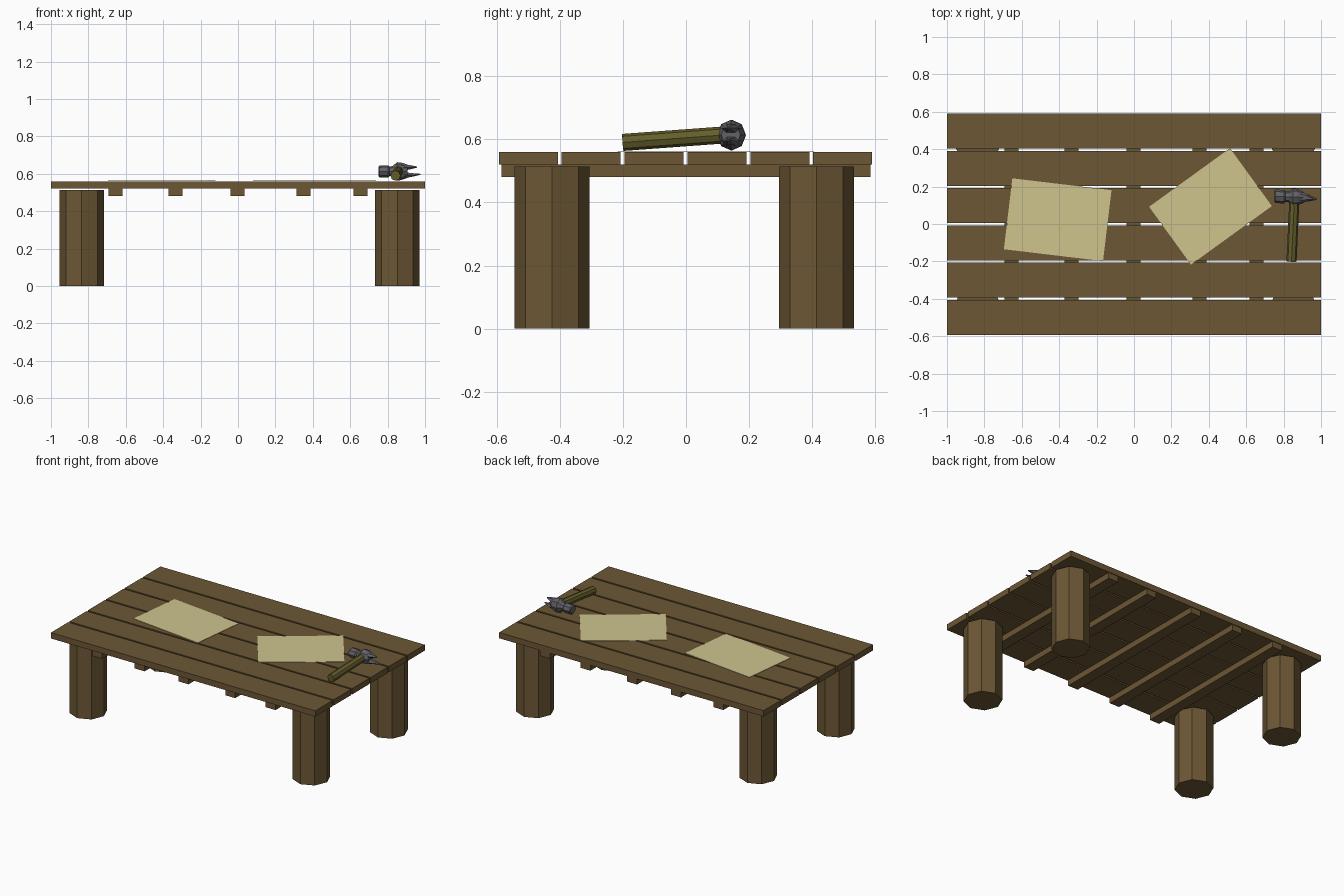
import bpy, bmesh, math
from mathutils import Vector, Matrix

if "Cube" in bpy.data.objects:
    bpy.data.objects.remove(bpy.data.objects["Cube"])


def material(name, rgb):
    m = bpy.data.materials.new(name)
    m.diffuse_color = (*rgb, 1)
    m.use_nodes = True
    m.node_tree.nodes["Principled BSDF"].inputs["Base Color"].default_value = m.diffuse_color
    return m


WOOD = material("wood", (0.15, 0.095, 0.035))
PAPER = material("paper", (0.62, 0.55, 0.27))
OLIVE = material("handle_wood", (0.13, 0.115, 0.025))
STEEL = material("steel", (0.12, 0.12, 0.135))


def finish(name, bm, mat):
    bmesh.ops.recalc_face_normals(bm, faces=bm.faces)
    me = bpy.data.meshes.new(name)
    bm.to_mesh(me)
    bm.free()
    me.materials.append(mat)
    ob = bpy.data.objects.new(name, me)
    bpy.context.collection.objects.link(ob)
    return ob


def box(name, lo, hi, mat, angle=0):
    lo, hi = Vector(lo), Vector(hi)
    bm = bmesh.new()
    bmesh.ops.create_cube(bm, size=1)
    bmesh.ops.scale(bm, vec=hi - lo, verts=bm.verts)
    ob = finish(name, bm, mat)
    ob.location = (lo + hi) / 2
    ob.rotation_euler.z = math.radians(angle)


def rod(name, a, b, r, mat, sides=8):
    a, b = Vector(a), Vector(b)
    bm = bmesh.new()
    rot = (b - a).to_track_quat('Z', 'Y').to_matrix().to_4x4()
    bmesh.ops.create_cone(bm, cap_ends=True, segments=sides, radius1=r, radius2=r,
                          depth=(b - a).length, matrix=rot)
    finish(name, bm, mat).location = (a + b) / 2


def loft(name, rings, mat, sides=8):
    """Rings (x, y, z, ry, rz) across the x axis, bridged and capped."""
    bm = bmesh.new()
    loops = []
    for x, y, z, ry, rz in rings:
        loops.append([bm.verts.new((x, y + ry * math.cos(2 * math.pi * i / sides),
                                    z + rz * math.sin(2 * math.pi * i / sides)))
                      for i in range(sides)])
    for p, q in zip(loops, loops[1:]):
        for i in range(sides):
            j = (i + 1) % sides
            bm.faces.new((p[i], p[j], q[j], q[i]))
    bm.faces.new(loops[0])
    bm.faces.new(loops[-1])
    finish(name, bm, mat)


# Table top planks
for i in range(6):
    y = -0.593 + i * 0.1992
    box(f"plank_{i + 1}", (-1, y, 0.52), (1, y + 0.187, 0.56), WOOD)

# Cross battens under the planks
for i, x in enumerate((-0.655, -0.334, -0.002, 0.351, 0.656)):
    box(f"batten_{i + 1}", (x - 0.0375, -0.585, 0.48), (x + 0.0375, 0.585, 0.52), WOOD)

# Octagonal log legs
for side, x in (("left", -0.836), ("right", 0.852)):
    for end, y in (("front", -0.4245), ("back", 0.413)):
        rod(f"{end}_{side}_leg", (x, y, 0), (x, y, 0.513), 0.119, WOOD)

# Paper sheets
for i, (x, y, a) in enumerate(((-0.408, 0.023, -6.8), (0.409, 0.094, 35.9))):
    box(f"paper_{i + 1}", (x - 0.267, y - 0.191, 0.5605), (x + 0.267, y + 0.191, 0.563), PAPER, a)

# Hammer: handle, head and split claw
rod("hammer_handle", (0.842, -0.2, 0.590), (0.858, 0.14, 0.615), 0.027, OLIVE)
loft("hammer_head", [(0.751, 0.148, 0.612, 0.030, 0.026), (0.757, 0.148, 0.612, 0.036, 0.032),
                     (0.803, 0.146, 0.613, 0.036, 0.032), (0.811, 0.146, 0.613, 0.027, 0.025),
                     (0.828, 0.145, 0.613, 0.029, 0.029), (0.850, 0.144, 0.613, 0.046, 0.049),
                     (0.872, 0.144, 0.613, 0.044, 0.047), (0.905, 0.142, 0.614, 0.030, 0.036)], STEEL)
for name, tx, tz, s in (("upper", 0.958, 0.636, 1), ("lower", 0.976, 0.597, -1)):
    loft(f"hammer_claw_{name}", [(0.885, 0.143, 0.614 + s * 0.019, 0.032, 0.019),
                                 (0.92, 0.141, 0.614 + s * 0.021, 0.022, 0.013),
                                 (tx, 0.133, tz, 0.004, 0.003)], STEEL, 6)
